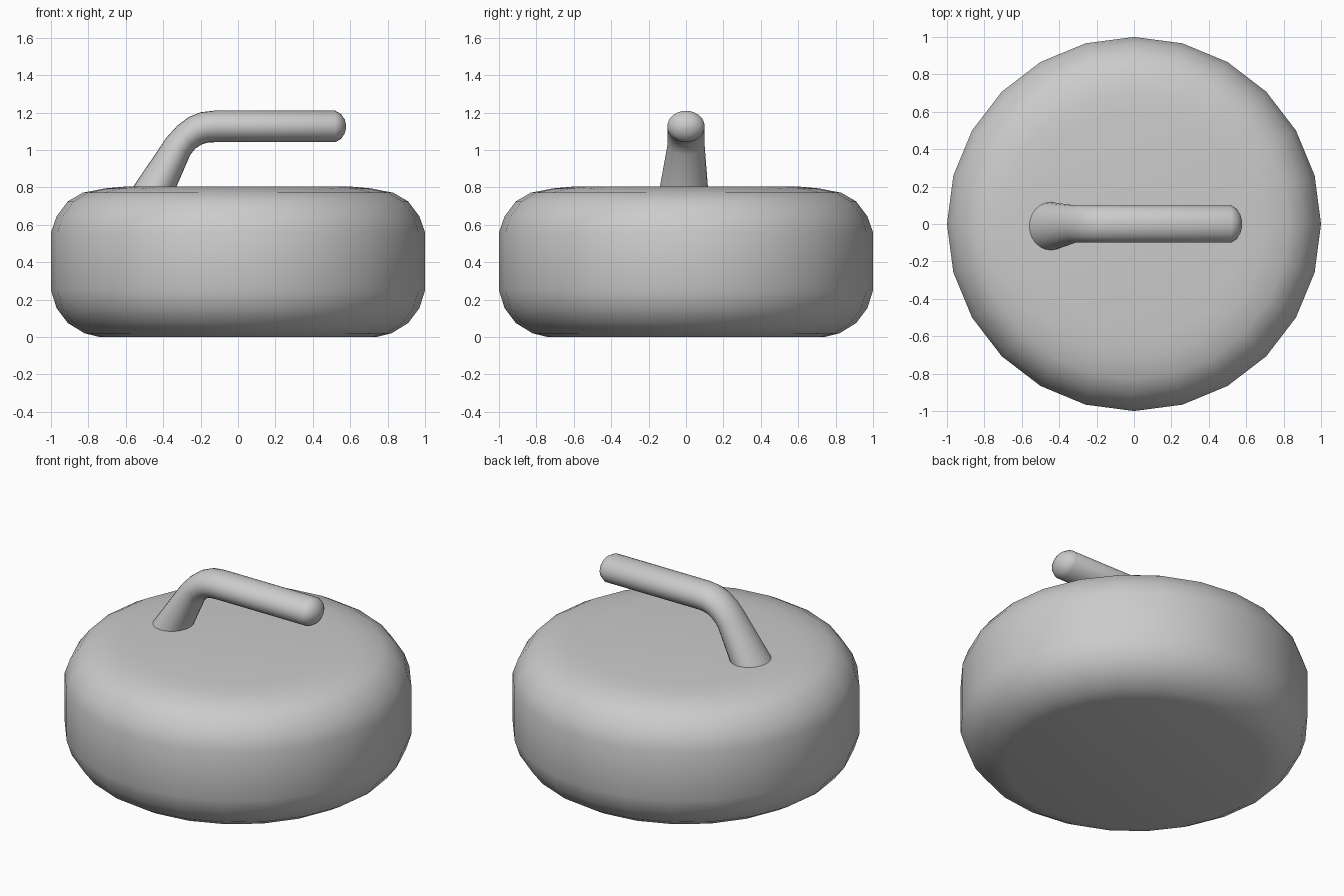
import bpy, bmesh
from math import sin, cos, pi, radians
from mathutils import Vector

if "Cube" in bpy.data.objects:
    bpy.data.objects.remove(bpy.data.objects["Cube"])


def loft(name, rings, angle):
    """Skin a list of closed vertex rings and cap both ends."""
    bm = bmesh.new()
    loops = [[bm.verts.new(p) for p in ring] for ring in rings]
    n = len(loops[0])
    for a, b in zip(loops, loops[1:]):
        for i in range(n):
            j = (i + 1) % n
            bm.faces.new((a[i], a[j], b[j], b[i]))
    bm.faces.new(loops[0])
    bm.faces.new(loops[-1])
    bmesh.ops.recalc_face_normals(bm, faces=bm.faces)
    mesh = bpy.data.meshes.new(name)
    bm.to_mesh(mesh)
    bm.free()
    ob = bpy.data.objects.new(name, mesh)
    bpy.context.collection.objects.link(ob)
    bpy.ops.object.select_all(action='DESELECT')
    ob.select_set(True)
    bpy.context.view_layer.objects.active = ob
    bpy.ops.object.shade_smooth_by_angle(angle=radians(angle))
    return ob


# Stone body: 24-sided turned profile (radius, height)
profile = [(0.74, 0), (0.82, 0.02), (0.91, 0.075), (0.97, 0.155), (1, 0.25),
           (1, 0.56), (0.97, 0.645), (0.91, 0.725), (0.83, 0.772),
           (0.71, 0.795), (0.6, 0.805)]
loft("stone_body", [[(r * cos(2 * pi * i / 24), r * sin(2 * pi * i / 24), z)
                     for i in range(24)] for r, z in profile], 40)

# Handle: oval sections given by outer point, inner point (x, z), half width, y offset
sections = [((-0.57, 0.79), (-0.335, 0.79), 0.13, -0.012),
            ((-0.38, 1.07), (-0.255, 0.975), 0.1, 0),
            ((-0.325, 1.13), (-0.227, 1.009), 0.1, 0),
            ((-0.262, 1.177), (-0.194, 1.03), 0.1, 0),
            ((-0.2, 1.202), (-0.16, 1.04), 0.1, 0),
            ((-0.13, 1.21), (-0.12, 1.042), 0.1, 0),
            ((0.52, 1.21), (0.52, 1.042), 0.1, 0),
            ((0.55, 1.193), (0.55, 1.059), 0.08, 0),
            ((0.57, 1.165), (0.57, 1.087), 0.047, 0),
            ((0.578, 1.135), (0.578, 1.117), 0.012, 0)]
rings = []
for (ox, oz), (ix, iz), w, y in sections:
    outer, inner = Vector((ox, y, oz)), Vector((ix, y, iz))
    mid, half = (outer + inner) / 2, (outer - inner) / 2
    rings.append([mid + half * cos(2 * pi * i / 24)
                  + Vector((0, w * sin(2 * pi * i / 24), 0)) for i in range(24)])
loft("handle", rings, 50)
